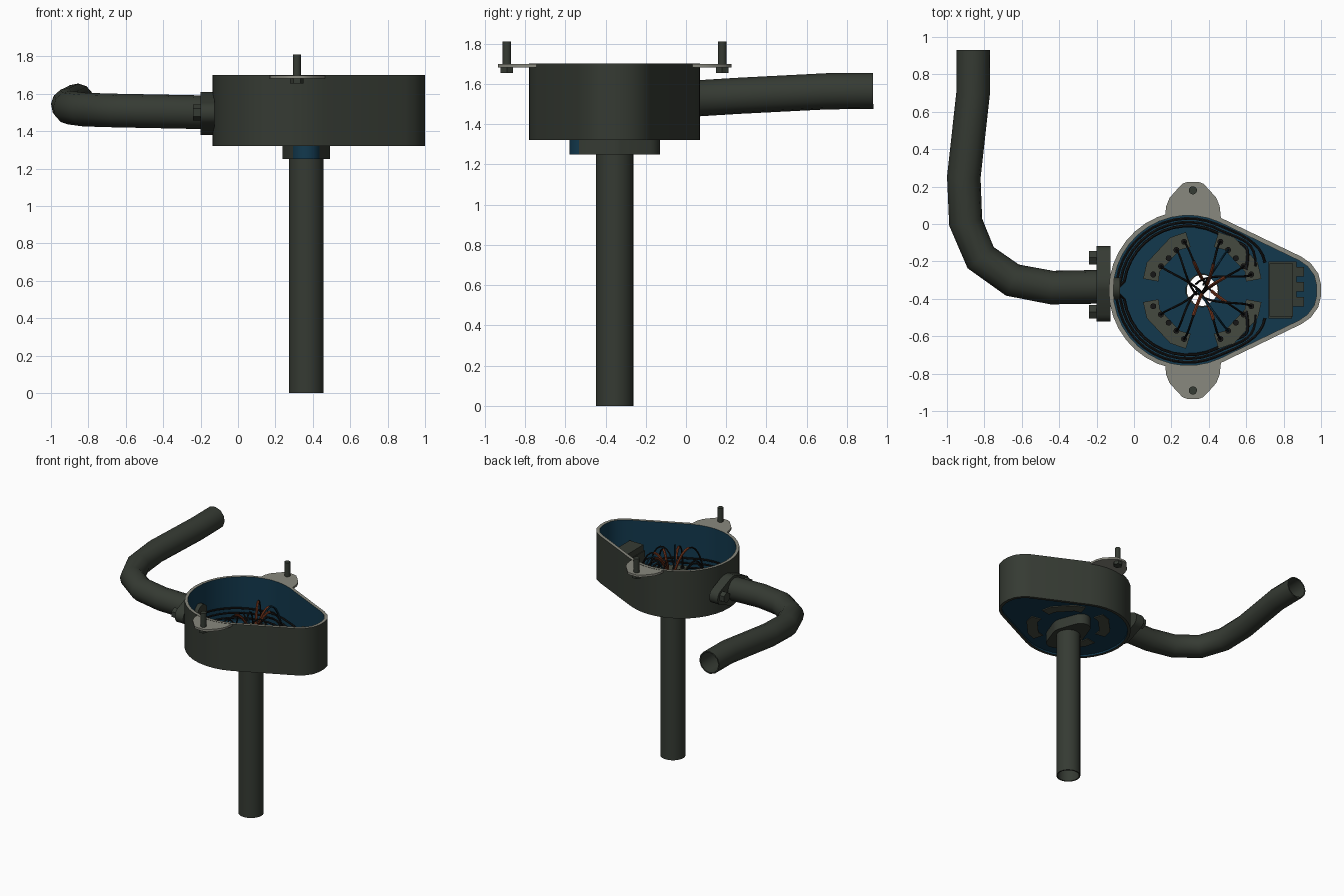
import bpy, bmesh, math, random
from mathutils import Vector, Matrix

if "Cube" in bpy.data.objects:
    bpy.data.objects.remove(bpy.data.objects["Cube"])

random.seed(4)
CX, CY = 0.365, -0.355          # centre of the floor hole and stem


def material(name, rgb):
    m = bpy.data.materials.new(name)
    m.diffuse_color = (*rgb, 1)
    m.use_nodes = True
    m.node_tree.nodes["Principled BSDF"].inputs["Base Color"].default_value = m.diffuse_color
    return m


DARK = material("dark green grey", (0.036, 0.043, 0.033))
BLUE = material("deep blue", (0.006, 0.040, 0.075))
PALE = material("pale grey", (0.25, 0.25, 0.21))
PAD = material("olive grey", (0.060, 0.068, 0.050))
BLACK = material("black", (0.008, 0.008, 0.008))
RUST = material("rust red", (0.17, 0.035, 0.012))


def finish(bm, name, mats, angle=35):
    bmesh.ops.recalc_face_normals(bm, faces=bm.faces)
    me = bpy.data.meshes.new(name)
    bm.to_mesh(me)
    bm.free()
    for m in mats:
        me.materials.append(m)
    me.polygons.foreach_set("use_smooth", [True] * len(me.polygons))
    me.set_sharp_from_angle(angle=math.radians(angle))
    ob = bpy.data.objects.new(name, me)
    bpy.context.collection.objects.link(ob)
    return ob


def prism(name, pts, z0, z1, mat, frame=Matrix()):
    bm = bmesh.new()
    lo = [bm.verts.new(frame @ Vector((x, y, z0))) for x, y in pts]
    hi = [bm.verts.new(frame @ Vector((x, y, z1))) for x, y in pts]
    bm.faces.new(lo)
    bm.faces.new(hi)
    for i in range(len(pts)):
        j = (i + 1) % len(pts)
        bm.faces.new((lo[i], lo[j], hi[j], hi[i]))
    return finish(bm, name, [mat])


def circle(x, y, r, n):
    return [(x + r * math.cos(2 * math.pi * i / n), y + r * math.sin(2 * math.pi * i / n)) for i in range(n)]


def ring_solid(name, outer, inner, z0, z1, mats):
    """Solid ring between two loops; mats = outer, top, inner, bottom."""
    bm = bmesh.new()
    loops = [[bm.verts.new((x, y, z)) for x, y in pts]
             for pts, z in ((outer, z0), (outer, z1), (inner, z1), (inner, z0))]
    slots = list(dict.fromkeys(mats))
    n = len(outer)
    for k in range(4):
        a, b = loops[k], loops[(k + 1) % 4]
        for i in range(n):
            j = (i + 1) % n
            bm.faces.new((a[i], a[j], b[j], b[i])).material_index = slots.index(mats[k])
    return finish(bm, name, slots)


def tube(name, path, r, n, mat, hollow=0):
    """Sweep a circle along a path; hollow = wall thickness."""
    path = [Vector(p) for p in path]
    bm = bmesh.new()
    up = Vector((0.02, 0.03, 1))
    radii = [r, r - hollow] if hollow else [r]
    skins = [[] for _ in radii]
    for i, p in enumerate(path):
        t = (path[min(i + 1, len(path) - 1)] - path[max(i - 1, 0)]).normalized()
        up = (up - t * up.dot(t)).normalized()
        side = t.cross(up)
        for s, rad in zip(skins, radii):
            s.append([bm.verts.new(p + rad * (up * math.cos(a) + side * math.sin(a)))
                      for a in (2 * math.pi * k / n for k in range(n))])
    strips = [(a, b) for s in skins for a, b in zip(s, s[1:])]
    if hollow:
        strips += [(skins[0][0], skins[1][0]), (skins[0][-1], skins[1][-1])]
    for a, b in strips:
        for i in range(n):
            j = (i + 1) % n
            bm.faces.new((a[i], a[j], b[j], b[i]))
    if not hollow:
        bm.faces.new(skins[0][0])
        bm.faces.new(skins[0][-1])
    return finish(bm, name, [mat], 50)


def bezier(a, b, c, d, n=10):
    a, b, c, d = map(Vector, (a, b, c, d))
    ts = [i / n for i in range(n + 1)]
    return [a * (1 - t)**3 + 3 * b * t * (1 - t)**2 + 3 * c * t * t * (1 - t) + d * t**3 for t in ts]


def oval(x, y, r0, r1, d):
    """Flange outline: big circle with two smaller ears along y."""
    p0 = math.acos((r0 - r1) / d)
    pts = []
    for s in (1, -1):
        for k in range(9):
            a = -p0 + 2 * p0 * k / 8
            pts.append((x - s * r1 * math.sin(a) * -1, y + s * (d + r1 * math.cos(a))))
        for k in range(1, 6):
            a = p0 + (math.pi - 2 * p0) * k / 6
            pts.append((x + s * r0 * math.sin(a), y + s * r0 * math.cos(a)))
    return pts


# Housing outline: big round end on the left, blunt end on the right
half = [(0.29 + 0.425 * math.cos(a), 0.425 * math.sin(a))
        for a in (math.radians(180 - 115 * k / 12) for k in range(13))]
half += [(0.895, 0.18), (0.945, 0.145), (0.985, 0.09), (1.0, 0.03)]
outline = [(x, CY + y) for x, y in half] + [(x, CY - y) for x, y in half[:0:-1]]


def inset(pts, w):
    out = []
    for i, p in enumerate(pts):
        t = Vector(pts[(i + 1) % len(pts)]) - Vector(pts[i - 1])
        t.normalize()
        out.append((p[0] + t.y * w, p[1] - t.x * w))
    return out


ring_solid("housing_wall", outline, inset(outline, 0.024), 1.32, 1.70, (DARK, PALE, BLUE, DARK))


def hole(pts, r):
    dirs = [(Vector(p) - Vector((CX, CY))).normalized() * r for p in pts]
    return [(CX + v.x, CY + v.y) for v in dirs]


floor_edge = inset(outline, 0.012)
ring_solid("housing_floor", floor_edge, hole(floor_edge, 0.088), 1.335, 1.352, (BLUE,) * 4)

# Stem and the flange joining it to the floor
ring_solid("stem", circle(CX, CY, 0.093, 28), circle(CX, CY, 0.083, 28), 0, 1.255, (DARK,) * 4)
edge = oval(CX, CY, 0.127, 0.075, 0.15)
flange = ring_solid("stem_flange", edge, hole(edge, 0.088), 1.25, 1.345, (DARK, DARK, DARK, DARK))
flange.data.materials.append(BLUE)
for f in flange.data.polygons:
    if f.center.y < CY - 0.14 and abs(f.normal.z) < 0.5:
        f.material_index = 1

# Curved side pipe with bolted flange
tube("side_pipe", [(-0.14, -0.335, 1.50), (-0.44, -0.34, 1.506), (-0.65, -0.30, 1.51), (-0.82, -0.18, 1.515),
                   (-0.90, 0.01, 1.525), (-0.91, 0.25, 1.54), (-0.86, 0.70, 1.563), (-0.86, 0.93, 1.565)],
     0.09, 12, DARK, 0.01)
along_x = Matrix(((0, 0, 1, 0), (0, 1, 0, 0), (-1, 0, 0, 0), (0, 0, 0, 1)))
prism("side_flange", oval(-1.495, -0.32, 0.115, 0.06, 0.142), -0.20, -0.125, DARK, along_x)
for s in (-1, 1):
    prism("side_flange_bolt", circle(-1.50, -0.325 + s * 0.145, 0.042, 6), -0.24, -0.19, DARK, along_x)
prism("cable_gland", circle(-1.50, -0.345, 0.06, 14), -0.13, -0.075, DARK, along_x)

# Mounting ears with upright bolts, front and back
ear = [(0, 0.41), (0.15, 0.385), (0.143, 0.45), (0.125, 0.495), (0.085, 0.54), (0.055, 0.571), (0.03, 0.58)]
ear = ear[1:] + [(-x, y) for x, y in ear[:0:-1]] + ear[:1]
for s, side in ((1, "back"), (-1, "front")):
    prism(side + "_ear", [(0.315 + x, CY + s * y) for x, y in ear], 1.681, 1.698, PALE)
    y = CY + s * 0.535
    prism(side + "_bolt_shank", circle(0.315, y, 0.022, 14), 1.66, 1.81, DARK)
    prism(side + "_bolt_head", circle(0.315, y, 0.036, 6), 1.655, 1.682, DARK)

# Terminal pads, their studs, and arched wires into the stem
pad_path = [(0.275, 0.055), (0.262, 0.125), (0.145, 0.25), (0.075, 0.272)]
for sx in (-1, 1):
    for sy in (-1, 1):
        left, right = [], []
        for i, p in enumerate(pad_path):
            t = (Vector(pad_path[min(i + 1, 3)]) - Vector(pad_path[max(i - 1, 0)])).normalized()
            for row, w in ((left, 0.042), (right, -0.042)):
                row.append((CX + sx * (p[0] + t.y * w), CY + sy * (p[1] - t.x * w)))
        prism("terminal_pad", left + right[::-1], 1.328, 1.385, PAD)
        for k in range(5):
            f = k / 4
            x, y = CX + sx * (0.262 - 0.165 * f), CY + sy * (0.085 + 0.175 * f)
            prism("terminal_stud", circle(x, y, 0.016, 10), 1.38, 1.395, BLACK)
            if k == 2 or (sx < 0 and k == 0):
                continue
            top = 1.56 + random.uniform(0, 0.16)
            ex, ey = CX + random.uniform(-0.04, 0.04), CY + random.uniform(-0.04, 0.04)
            path = bezier((x, y, 1.39), (x - sx * 0.03, y - sy * 0.03, top),
                          (ex + sx * 0.06, ey + sy * 0.07, top + 0.05), (ex, ey, 1.30), 12)
            tube("wire", path, 0.006, 6, BLUE if k == 3 and sx > 0 else BLACK)
            if k == 4 or (k == 1 and sx > 0):
                tube("wire_sleeve", path[6:11], 0.010, 6, RUST)

# Cable bundles running around the inside of the wall to the control box
for sy in (-1, 1):
    for k in range(3):
        r = 0.385 - 0.02 * k
        arc = [(0.29 + r * math.cos(a), CY + sy * r * math.sin(a), 1.47 - 0.03 * k - 0.04 * i / 12)
               for i, a in enumerate(math.radians(172 - (106 + 6 * k) * i / 12) for i in range(13))]
        last = arc[-1]
        tail = bezier(last, (last[0] + 0.12, last[1] - sy * 0.05, last[2]),
                      (0.68 - 0.03 * k, CY + sy * 0.26, 1.42), (0.70 - 0.05 * k, CY + sy * (0.15 - 0.02 * k), 1.38), 8)
        tube("wall_cable", [(-0.10, CY, 1.49)] + arc + tail[1:], 0.008, 6, BLACK)

# Control box with comb-like teeth
comb = [(0.72, -0.505), (0.845, -0.505), (0.845, -0.44)]
for y in (-0.44, -0.36, -0.28):
    comb += [(0.91, y), (0.91, y + 0.05), (0.87, y + 0.05), (0.87, y + 0.08)]
comb += [(0.72, -0.20)]
prism("control_box_base", comb, 1.35, 1.50, DARK)
prism("control_box_lid", [(0.725, -0.495), (0.85, -0.495), (0.85, -0.21), (0.725, -0.21)], 1.50, 1.55, DARK)
